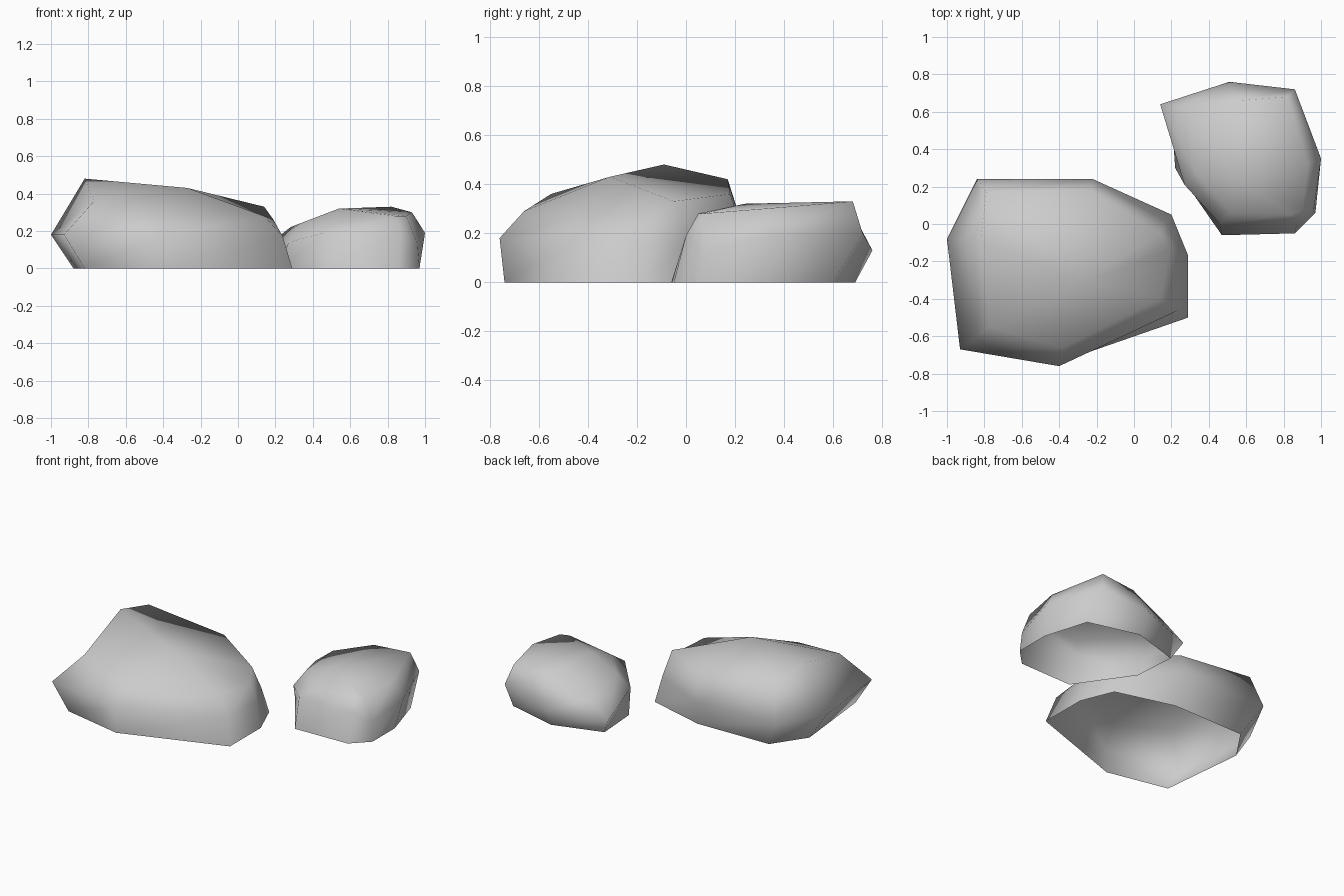
import bpy
import bmesh

# Remove only the default cube
default_cube = bpy.data.objects.get("Cube")
if default_cube:
    bpy.data.objects.remove(default_cube, do_unlink=True)


def make_material(name, colour):
    material = bpy.data.materials.new(name)
    material.use_nodes = True
    material.diffuse_color = colour
    shader = next(n for n in material.node_tree.nodes if n.type == "BSDF_PRINCIPLED")
    shader.inputs["Base Color"].default_value = colour
    shader.inputs["Roughness"].default_value = 0.9
    return material


def make_rock(name, base, waist, shoulder, crown, material):
    """Skin three matching cross-sections and close the top; the underside is open."""
    bm = bmesh.new()
    sections = [[(x, y, 0) for x, y in base], waist, shoulder]
    rings = [[bm.verts.new(point) for point in section] for section in sections]
    top = bm.verts.new(crown)
    count = len(base)

    # Side walls, from the ground to the shoulder
    for lower, upper in zip(rings, rings[1:]):
        for i in range(count):
            j = (i + 1) % count
            bm.faces.new((lower[i], lower[j], upper[j], upper[i]))

    # Sloping top facets meeting at the crown
    rim = rings[-1]
    for i in range(count):
        bm.faces.new((rim[i], rim[(i + 1) % count], top))

    for face in bm.faces:
        face.smooth = True
    mesh = bpy.data.meshes.new(name)
    bm.to_mesh(mesh)
    bm.free()
    mesh.materials.append(material)
    rock = bpy.data.objects.new(name, mesh)
    bpy.context.scene.collection.objects.link(rock)
    return rock


stone_grey = make_material("stone_grey", (0.6, 0.6, 0.6, 1))

# Large rock: wide and low, highest toward its left end
make_rock(
    "large_rock",
    base=[(.29, -.5), (.29, -.17), (.2, .05), (-.2, .16),
          (-.73, .15), (-.88, -.07), (-.82, -.65), (-.4, -.74)],
    waist=[(.24, -.46, .17), (.24, -.14, .16), (.17, .01, .17), (-.22, .24, .19),
           (-.84, .24, .2), (-1, -.08, .18), (-.93, -.67, .18), (-.4, -.76, .18)],
    shoulder=[(.14, -.4, .28), (.19, -.14, .26), (.14, -.05, .33), (-.23, .18, .36),
              (-.79, .17, .42), (-.82, -.09, .48), (-.77, -.55, .36), (-.38, -.66, .29)],
    crown=(-.27, -.31, .43),
    material=stone_grey,
)

# Small rock: set behind and beside the large one
make_rock(
    "small_rock",
    base=[(.47, -.06), (.86, -.05), (.97, .06), (.97, .3),
          (.88, .6), (.53, .69), (.2, .59), (.22, .3)],
    waist=[(.46, 0, .19), (.87, 0, .19), (.96, .07, .13), (1, .35, .19),
           (.86, .72, .2), (.51, .76, .13), (.14, .64, .11), (.27, .21, .14)],
    shoulder=[(.52, .06, .24), (.84, .05, .28), (.9, .07, .28), (.93, .32, .3),
              (.82, .68, .33), (.56, .66, .32), (.28, .62, .22), (.33, .27, .24)],
    crown=(.54, .24, .32),
    material=stone_grey,
)
